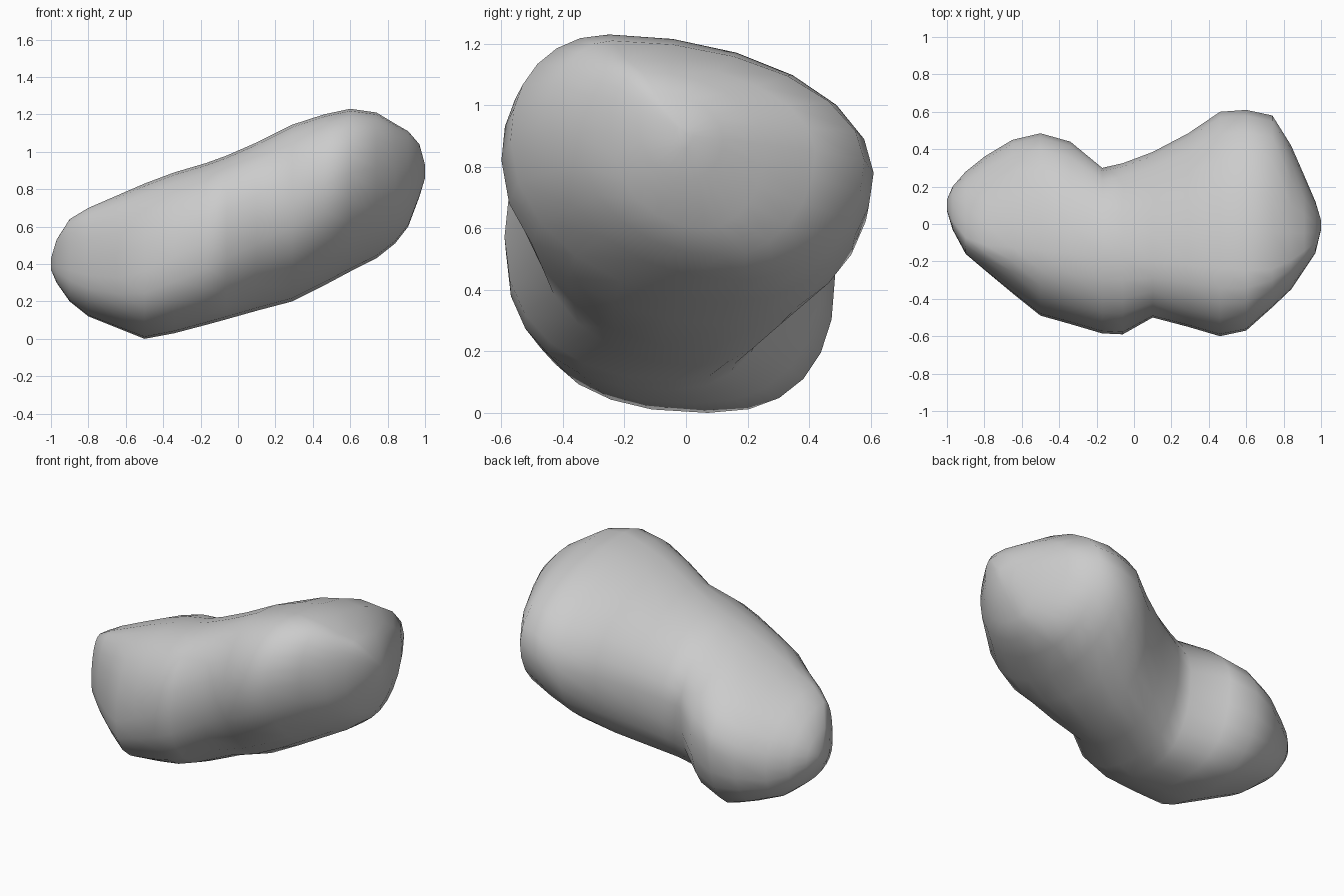
import bpy, bmesh, math

if "Cube" in bpy.data.objects:
    bpy.data.objects.remove(bpy.data.objects["Cube"])

# Cross-sections along x: x, y min, y max, z min, z max
SECTIONS = [
    (-1.00, 0.07, 0.13, 0.37, 0.43),
    (-0.97, -0.03, 0.20, 0.30, 0.53),
    (-0.90, -0.16, 0.28, 0.20, 0.64),
    (-0.80, -0.245, 0.36, 0.12, 0.70),
    (-0.65, -0.37, 0.45, 0.06, 0.765),
    (-0.50, -0.49, 0.485, 0.00, 0.83),
    (-0.34, -0.535, 0.44, 0.03, 0.89),
    (-0.17, -0.585, 0.30, 0.075, 0.94),
    (-0.06, -0.59, 0.325, 0.105, 0.98),
    (0.10, -0.50, 0.385, 0.15, 1.05),
    (0.29, -0.55, 0.485, 0.20, 1.145),
    (0.46, -0.60, 0.60, 0.285, 1.20),
    (0.60, -0.57, 0.61, 0.36, 1.23),
    (0.74, -0.445, 0.58, 0.43, 1.21),
    (0.84, -0.35, 0.42, 0.51, 1.15),
    (0.91, -0.245, 0.26, 0.60, 1.11),
    (0.97, -0.155, 0.12, 0.76, 1.04),
    (1.00, -0.03, 0.02, 0.86, 0.93),
]
SIDES = 24


def clamp(v, lo, hi):
    return min(max(v, lo), hi)


def section_ring(bm, x, y0, y1, z0, z1):
    """Lopsided rounded outline touching the four given limits."""
    mid, half, height = (y0 + y1) / 2, (y1 - y0) / 2, z1 - z0
    y_top = clamp(-0.19 - 0.1 * x, mid - 0.6 * half, mid)
    y_bottom = mid + (0.22 if x > -0.3 else 0.15) * half
    z_front = clamp(0.60 + 0.48 * x, z0 + 0.38 * height, z0 + 0.62 * height)
    z_back = clamp(0.60 + 0.30 * x, z0 + 0.38 * height, z0 + 0.62 * height)
    left = clamp(0.5 - 2 * x, 0, 1)
    ring = []
    for i in range(SIDES):
        a = 2 * math.pi * i / SIDES
        c, s = math.cos(a), math.sin(a)
        # Slanted top back, fuller underside on the left lobe
        p = (1.9 if c > 0 else 2.2) if s > 0 else 2.0 + 0.4 * left
        u = math.copysign(abs(c) ** (2 / p), c)
        v = math.copysign(abs(s) ** (2 / p), s)
        yc = y_top if s >= 0 else y_bottom
        zc = z_front + (z_back - z_front) * (u + 1) / 2
        y = yc + u * ((y1 - yc) if c >= 0 else (yc - y0))
        z = zc + v * ((z1 - zc) if s >= 0 else (zc - z0))
        ring.append(bm.verts.new((x, y, z)))
    return ring


# Two-lobed nugget body, lofted end to end
bm = bmesh.new()
rings = [section_ring(bm, *s) for s in SECTIONS]
for a, b in zip(rings, rings[1:]):
    for i in range(SIDES):
        j = (i + 1) % SIDES
        bm.faces.new((a[i], a[j], b[j], b[i]))
bm.faces.new(rings[0])
bm.faces.new(rings[-1])
bmesh.ops.recalc_face_normals(bm, faces=bm.faces)
for f in bm.faces:
    f.smooth = True
mesh = bpy.data.meshes.new("nugget_body")
bm.to_mesh(mesh)
bm.free()
body = bpy.data.objects.new("nugget_body", mesh)
bpy.context.collection.objects.link(body)
